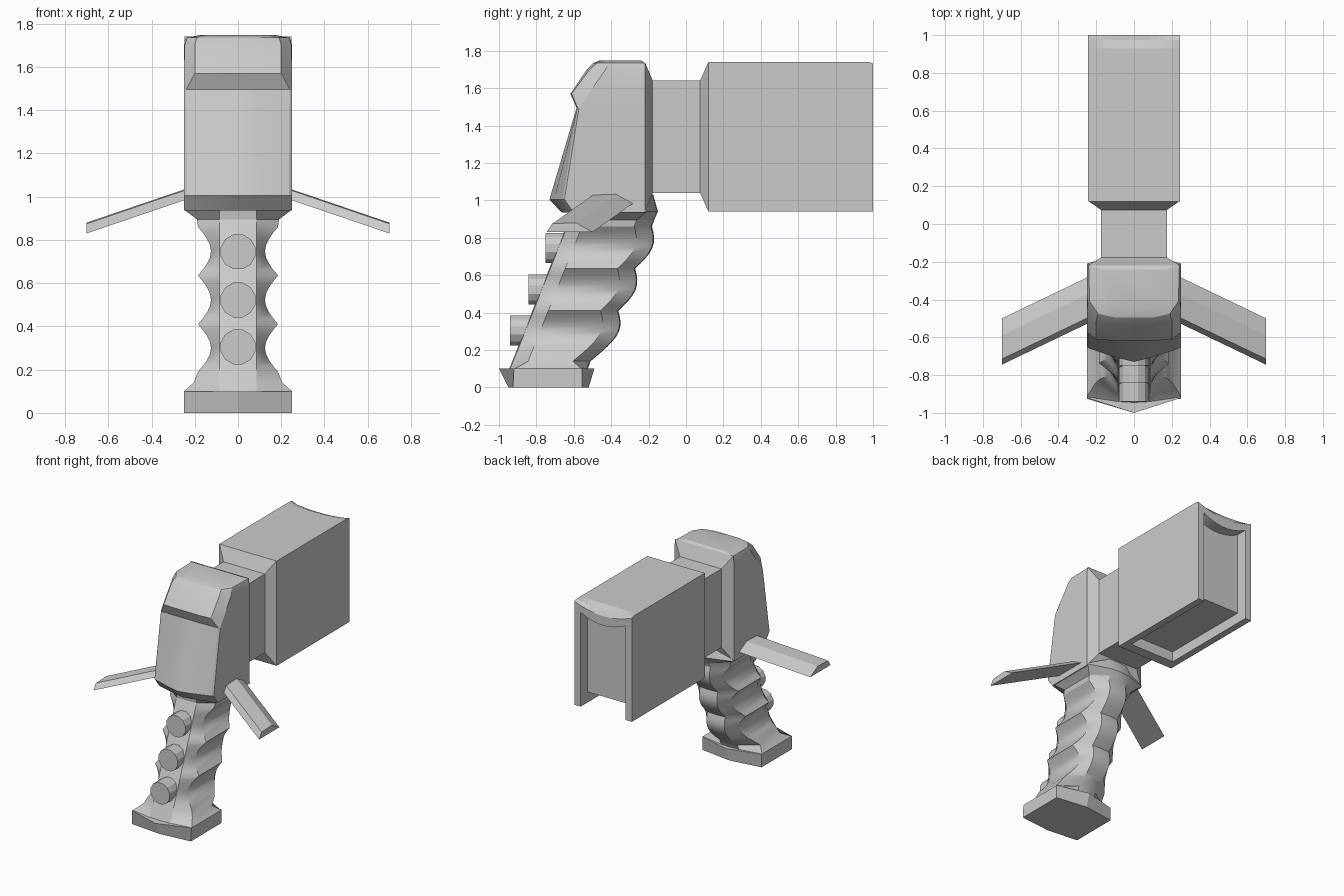
import bpy, bmesh, math

if "Cube" in bpy.data.objects:
    bpy.data.objects.remove(bpy.data.objects["Cube"])


def loft(name, rings, axis='Z', mirror=True, smooth=None):
    """Skin a stack of (level, half outline) rings; outlines are mirrored across x = 0."""
    bm = bmesh.new()
    loops = []
    for level, half in rings:
        pts = list(half)
        if mirror:
            pts += [(-x, v) for x, v in reversed(half) if x > 1e-6]
        co = {'Z': lambda a, b: (a, b, level),
              'Y': lambda a, b: (a, level, b),
              'X': lambda a, b: (level, a, b)}[axis]
        loops.append([bm.verts.new(co(a, b)) for a, b in pts])
    n = len(loops[0])
    for lo, hi in zip(loops, loops[1:]):
        for i in range(n):
            j = (i + 1) % n
            bm.faces.new((lo[i], lo[j], hi[j], hi[i]))
    bm.faces.new(loops[0])
    bm.faces.new(loops[-1])
    bmesh.ops.recalc_face_normals(bm, faces=bm.faces)
    me = bpy.data.meshes.new(name)
    bm.to_mesh(me)
    bm.free()
    ob = bpy.data.objects.new(name, me)
    bpy.context.collection.objects.link(ob)
    if smooth:
        bpy.ops.object.select_all(action='DESELECT')
        ob.select_set(True)
        bpy.context.view_layer.objects.active = ob
        bpy.ops.object.shade_smooth_by_angle(angle=math.radians(smooth))
    return ob


# Base plate of the handle
loft('base_plate', [
    (0.0, [(0, -.95), (.25, -.925), (.25, -.555), (0, -.52)]),
    (0.1, [(0, -1.0), (.25, -.92), (.25, -.555), (0, -.49)])])


# Slanted grip with three scalloped finger cells
def grip_ring(z, w, yf, yb, f=.085, b=.09):
    return (z, [(0, yf), (.085, yf + .005), (w, yf + f), (w, yb - b), (.075, yb), (0, yb + .005)])


def front_y(z):
    return -.945 + (z - .1) * .4


rings = [grip_ring(.1, .25, -.945, -.53, .03, .03),
         grip_ring(.14, .205, front_y(.14), -.515)]
ridges = [.19, .41, .635, .86]
for z0, z1 in zip(ridges, ridges[1:]):
    for k in range(8):
        t = k / 8
        z = z0 + (z1 - z0) * t
        s = math.sin(math.pi * t)
        rings.append(grip_ring(z, .185 - .06 * s, front_y(z), -.455 + (z - .19) * .4 + .048 * s))
rings += [grip_ring(.86, .185, front_y(.86), -.187),
          grip_ring(.895, .19, -.625, -.175),
          grip_ring(.94, .25, -.63, -.155, .04, .055),
          grip_ring(1.03, .17, -.55, -.18, .04, .05)]
loft('grip', rings, smooth=30)

# Round buttons on the front of the grip
for i, (y, z) in enumerate([(-.94, .305), (-.843, .522), (-.75, .745)]):
    circle = [(.083 * math.cos(a), z + .083 * math.sin(a))
              for a in (math.tau * (k + .5) / 12 for k in range(12))]
    loft(f'button_{i + 1}', [(y, circle), (y + .2, circle)], 'Y', mirror=False)

# Head block with brow ridge and pointed lower lip
loft('head', [
    (.935, [(0, -.665), (.1, -.645), (.23, -.61), (.25, -.60), (.25, -.22)]),
    (1.005, [(0, -.73), (.1, -.705), (.235, -.66), (.25, -.65), (.25, -.22)]),
    (1.495, [(0, -.585), (.1, -.585), (.24, -.58), (.25, -.572), (.25, -.22)]),
    (1.57, [(0, -.618), (.1, -.618), (.2, -.612), (.25, -.52), (.25, -.22)]),
    (1.70, [(0, -.53), (.1, -.53), (.2, -.515), (.247, -.43), (.25, -.22)]),
    (1.735, [(0, -.495), (.1, -.495), (.19, -.475), (.235, -.41), (.24, -.22)]),
    (1.748, [(0, -.46), (.1, -.45), (.14, -.43), (.16, -.38), (.17, -.24)])], smooth=20)


# Waisted neck joining head and barrel
def rect(w, z0, z1):
    return [(w, z1), (w, z0)]


loft('neck', [(-.22, rect(.247, .94, 1.74)), (-.178, rect(.175, 1.04, 1.64)),
              (.075, rect(.175, 1.04, 1.64)), (.12, rect(.24, .94, 1.74))], 'Y')


# Barrel block, top edge sagging at the open end
def sagged(w, z0, z1, sag):
    xs = [w * k / 6 for k in range(7)]
    return [(x, z1 - sag * (1 - (x / w) ** 2)) for x in xs] + [(w, z0)]


barrel = loft('barrel', [(.12, sagged(.243, .94, 1.74, 0)), (.93, sagged(.243, .94, 1.74, 0)),
                         (.975, sagged(.243, .94, 1.74, .02)),
                         (1.0, sagged(.243, .94, 1.732, .05))], 'Y')

# Recesses in the barrel end and underside
end = sagged(.19, .5, 1.66, .05)
under = sagged(.19, .5, 1.02, 0)
for name, y0, outline in [('end_cutter', .915, end), ('under_cutter', .2, under)]:
    cutter = loft(name, [(y0, outline), (1.1, outline)], 'Y')
    cutter.hide_render = True
    mod = barrel.modifiers.new(name, 'BOOLEAN')
    mod.operation, mod.solver, mod.object = 'DIFFERENCE', 'EXACT', cutter
    bpy.context.view_layer.objects.active = barrel
    bpy.ops.object.modifier_apply(modifier=name)
    bpy.data.objects.remove(cutter)

# Swept side fins
tip = [(-.745, .83), (-.715, .875), (-.59, .88), (-.50, .83)]
root = [(y + .24, z + .17) for y, z in tip]
for side, label in [(1, 'right'), (-1, 'left')]:
    loft(f'fin_{label}', [(side * .2, root), (side * .7, tip)], 'X', mirror=False)
